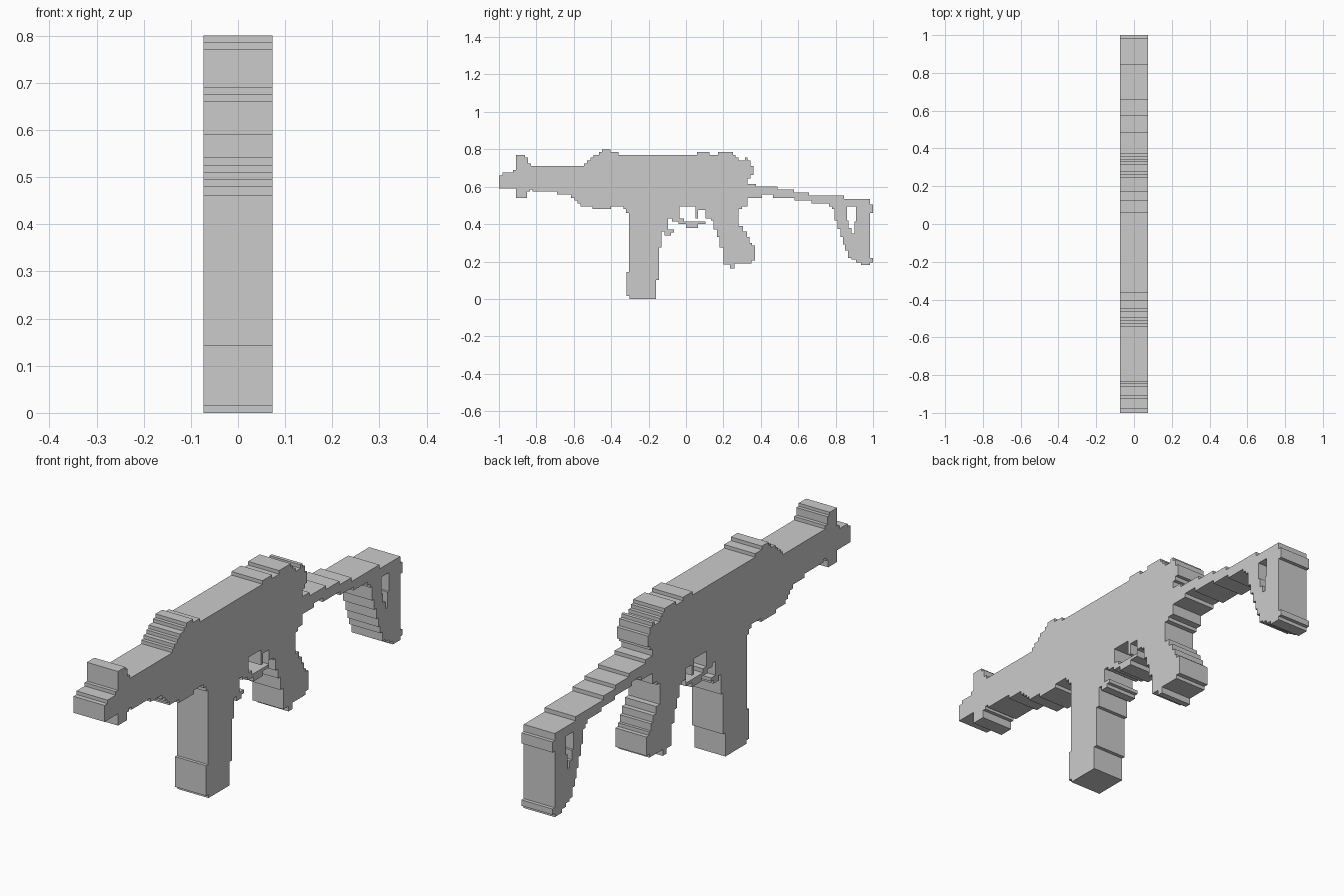
import bpy, bmesh

HALF = 0.073  # half thickness of the slab


def stairs(run):
    """Numbers alternate y, z, y, z...; each one moves a single axis."""
    y, z = run[0], run[1]
    pts = [(y, z)]
    for i, v in enumerate(run[2:]):
        if i % 2 == 0:
            y = v
        else:
            z = v
        if (y, z) != pts[-1]:
            pts.append((y, z))
    return pts


def part(name, *runs):
    """Extrude a stepped outline; gaps between runs are seams with no wall."""
    pts, seams = [], set()
    for run in runs:
        pts += stairs(run)
        seams.add(len(pts) - 1)
    bm = bmesh.new()
    a = [bm.verts.new((-HALF, y, z)) for y, z in pts]
    b = [bm.verts.new((HALF, y, z)) for y, z in pts]
    bm.faces.new(a)
    bm.faces.new(b[::-1])
    n = len(pts)
    for i in range(n):
        if i not in seams:
            j = (i + 1) % n
            bm.faces.new((a[j], a[i], b[i], b[j]))
    bmesh.ops.recalc_face_normals(bm, faces=bm.faces[:])
    mesh = bpy.data.meshes.new(name)
    bm.to_mesh(mesh)
    bm.free()
    obj = bpy.data.objects.new(name, mesh)
    bpy.context.collection.objects.link(obj)
    return obj


# Receiver and barrel: underside forward, muzzle, sights, rear end
part("receiver",
     [-.335, .495, -.40, .48, -.50, .495, -.565, .51, -.58, .525, -.595, .54,
      -.615, .557, -.69, .573, -.82, .585, -.835, .573, -.85, .54, -.91, .59,
      -1.0, .66, -.98, .675, -.925, .69, -.91, .77, -.86, .757, -.845, .725,
      -.83, .71, -.545, .725, -.53, .74, -.51, .755, -.495, .77, -.465, .785,
      -.45, .80, -.405, .785, -.36, .77, .06, .785, .125, .77, .172, .785,
      .25, .77, .265, .755, .28, .74, .315, .755, .33, .74, .345, .71,
      .36, .662, .345, .645, .33, .615],
     [.33, .54, .33, .495, .30],
     [.05, .495, -.035])

# Magazine
part("magazine",
     [-.335, .495, -.335, .48, -.32, .46, -.305, .143, -.318, .015, -.302, 0,
      -.16, .10, -.145, .275, -.13, .36],
     [-.13, .495])

# Grip, trigger guard and release lug, with the guard opening
part("grip_and_guard",
     [.30, .495, .30, .48, .28, .39, .305, .36, .325, .33, .34, .30,
      .352, .285, .37, .205, .35, .19, .26, .163, .235, .185, .20, .275,
      .18, .33, .165, .37, .148, .42, .135, .43, .105, .40, .065, .38,
      0, .40, -.04, .415, -.075, .43, -.095, .37, -.065, .355, -.08, .34,
      -.115, .36, -.13],
     [-.13, .495],
     [-.035, .495, -.035, .43, -.01, .413, .105, .475, .065],
     [.065, .495])

# Trigger
part("trigger",
     [.05, .495, .05, .43, .065, .475],
     [.065, .495])

# Stock arm with the front half of the stock opening
part("stock_arm",
     [.33, .615, .375, .60, .488, .585, .578, .57, .658, .553, .845, .535, .885],
     [.885, .495, .86, .42, .87, .38, .885, .35],
     [.885, .22, .865, .26, .85, .29, .84, .33, .825, .375, .81, .42,
      .795, .48, .78, .495, .765, .51, .67, .525, .58, .54, .465, .557,
      .405, .54, .33])

# Butt plate with the rear half of the opening
part("butt_plate",
     [.885, .535, .985, .505, 1.0, .46, .985, .22, 1.0, .195, .985, .18,
      .935, .195, .91, .21, .885, .22],
     [.885, .35, .90, .415, .91, .495, .885])
